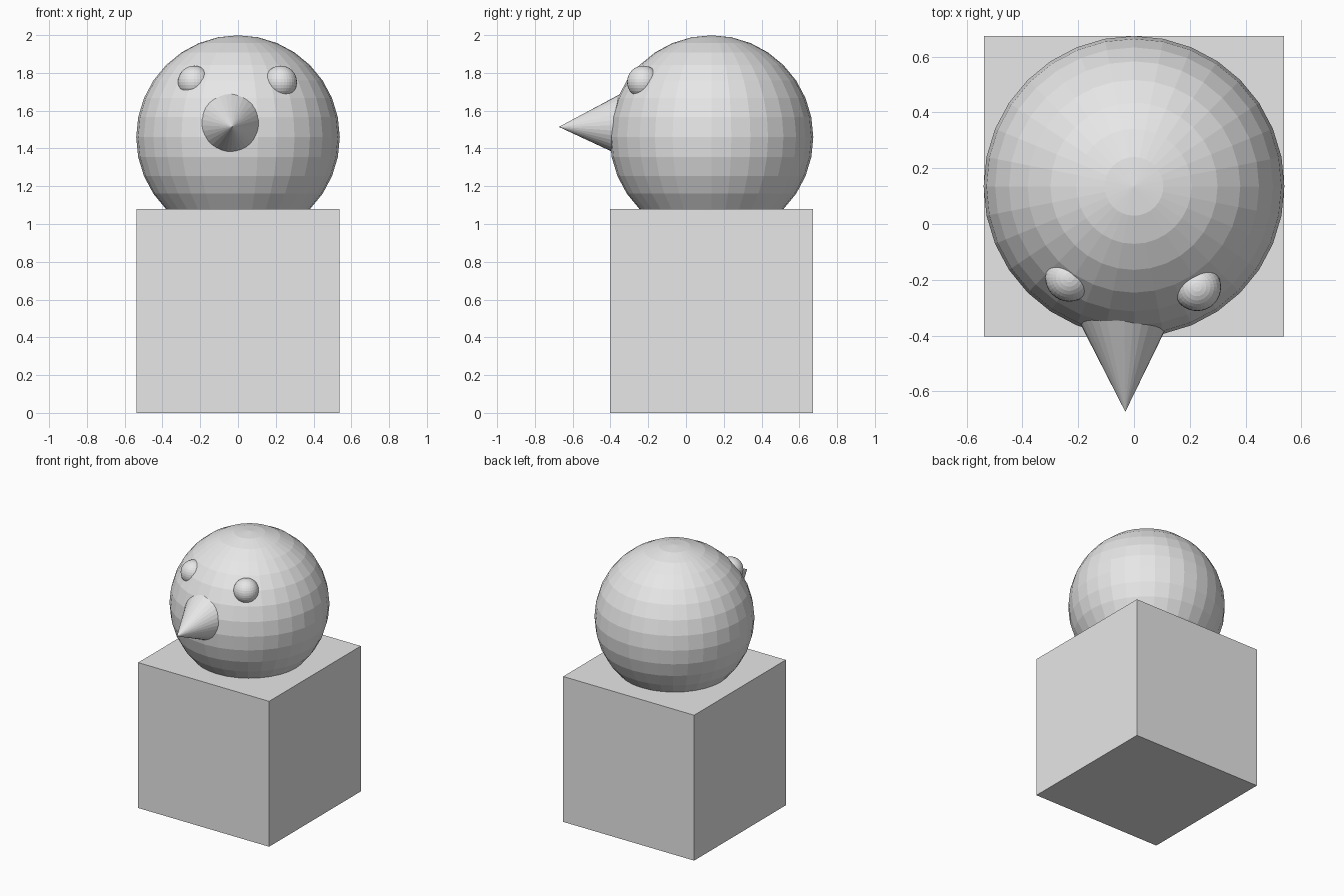
import bpy
from mathutils import Vector

if "Cube" in bpy.data.objects:
    bpy.data.objects.remove(bpy.data.objects["Cube"])

grey = bpy.data.materials.new("light_grey")
grey.diffuse_color = (0.8, 0.8, 0.8, 1)
grey.use_nodes = True
grey.node_tree.nodes["Principled BSDF"].inputs["Base Color"].default_value = grey.diffuse_color


def finish(name):
    ob = bpy.context.object
    ob.name = name
    ob.data.materials.append(grey)
    return ob


def ball(name, centre, radius):
    bpy.ops.mesh.primitive_uv_sphere_add(segments=32, ring_count=16,
                                         radius=radius, location=centre)
    return finish(name)


# Cube body
bpy.ops.mesh.primitive_cube_add(size=1.076, location=(0, 0.135, 0.54))
body = finish("body")
body.scale.z = 1.08 / 1.076

# Faceted head, sunk into the body
ball("head", (0, 0.135, 1.46), 0.539)

# Slightly uneven eyes
ball("right_eye", (0.226, -0.226, 1.752), 0.086)
ball("left_eye", (-0.232, -0.192, 1.752), 0.086)

# Cone nose, tip pointing forward with a slight droop
tip = Vector((-0.031, -0.673, 1.514))
inward = Vector((-0.01, 1, 0.028)).normalized()
depth = 0.4
bpy.ops.mesh.primitive_cone_add(vertices=32, radius1=depth * 0.5, radius2=0,
                                depth=depth, location=tip + inward * depth / 2)
nose = finish("nose")
nose.rotation_euler = (-inward).to_track_quat('Z', 'X').to_euler()
